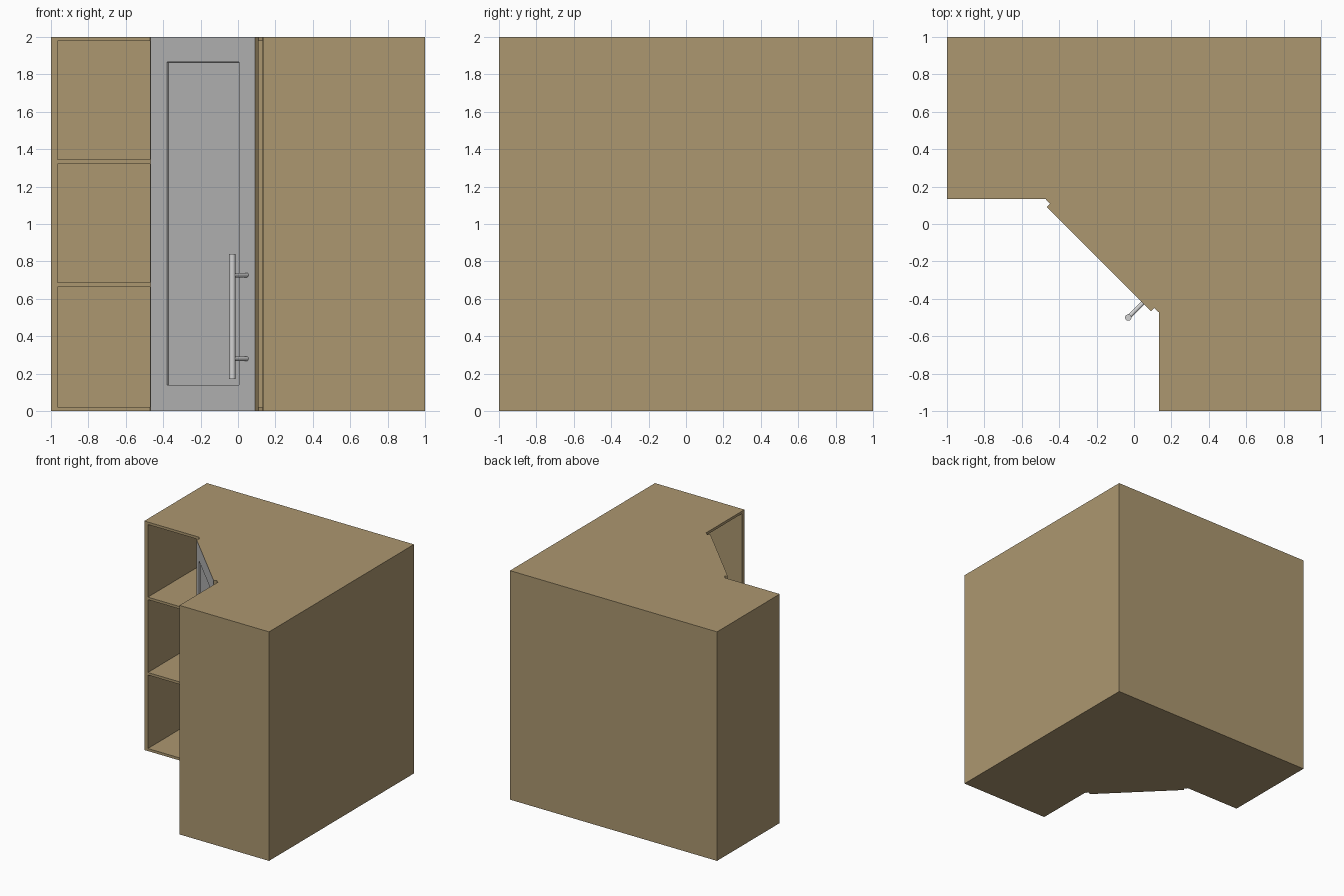
import bpy, bmesh, math
from mathutils import Matrix, Vector

if "Cube" in bpy.data.objects:
    bpy.data.objects.remove(bpy.data.objects["Cube"])

T, SH, D = 0.035, 0.022, 0.135   # panel, shelf thickness, open front plane
E, BK = -0.47, 0.97              # divider position, inner face of back panels


def material(name, rgb):
    m = bpy.data.materials.new(name)
    m.diffuse_color = (*rgb, 1)
    m.use_nodes = True
    m.node_tree.nodes["Principled BSDF"].inputs["Base Color"].default_value = m.diffuse_color
    return m


wood = material("oak_wood", (0.413, 0.309, 0.162))
grey = material("grey_door_face", (0.52, 0.52, 0.52))
metal = material("pale_metal", (0.65, 0.65, 0.65))


def add(name, bm, *mats):
    bmesh.ops.recalc_face_normals(bm, faces=bm.faces)
    me = bpy.data.meshes.new(name)
    bm.to_mesh(me)
    bm.free()
    ob = bpy.data.objects.new(name, me)
    bpy.context.collection.objects.link(ob)
    for m in mats:
        me.materials.append(m)
    return ob


def prism(name, pts, z0, z1, mat):
    bm = bmesh.new()
    f = bm.faces.new([bm.verts.new((x, y, z0)) for x, y in pts])
    r = bmesh.ops.extrude_face_region(bm, geom=[f])
    bmesh.ops.translate(bm, vec=(0, 0, z1 - z0),
                        verts=[v for v in r["geom"] if isinstance(v, bmesh.types.BMVert)])
    return add(name, bm, mat)


def twin_box(name, x0, x1, y0, y1, z0, z1):
    """A panel and its mirror image across the diagonal x = y."""
    for side, (a, b, c, d) in (("left", (x0, x1, y0, y1)), ("right", (y0, y1, x0, x1))):
        prism(f"{side}_{name}", [(a, c), (b, c), (b, d), (a, d)], z0, z1, wood)


# open shelf wings
twin_box("wing_end_panel", -1, -1 + T, D, 1, 0, 2)
twin_box("wing_back_panel", -1 + T, E, BK, 1, 0, 2)
for i, z in enumerate((0, 0.664, 1.322, 2 - SH)):
    twin_box(f"wing_shelf_{i}", -1 + T, E, D, BK, z, z + SH)

# corner cabinet carcass
plan = [(E, 1), (1, 1), (1, E), (0.13, E), (E, 0.13)]
prism("corner_bottom", plan, 0, SH, wood)
prism("corner_top", plan, 2 - SH, 2, wood)
twin_box("corner_divider", E, E + T, 0.13, BK, SH, 2 - SH)
twin_box("corner_back_panel", E, BK, BK, 1, SH, 2 - SH)
prism("corner_back_post", [(BK, BK), (1, BK), (1, 1), (BK, 1)], SH, 2 - SH, wood)

# diagonal door, local x runs along the door and -y points outward
place = Matrix.Translation((-0.1875, -0.1875, 0)) @ Matrix.Rotation(-math.pi / 4, 4, 'Z')
bm = bmesh.new()
bmesh.ops.create_cube(bm, size=1, matrix=Matrix.Translation((0, 0.0125, 1))
                      @ Matrix.Diagonal((0.79, 0.025, 2, 1)))
bm.normal_update()
front = min(bm.faces, key=lambda f: f.normal.y)
rim = bmesh.ops.inset_region(bm, faces=[front], thickness=0.12)["faces"]
for v in front.verts:
    v.co.x = math.copysign(0.273, v.co.x)
    v.co.z = 0.14 if v.co.z < 1 else 1.865
recess = bmesh.ops.inset_region(bm, faces=[front], thickness=0.0005)["faces"]
for v in front.verts:
    v.co.y += 0.012
for f in list(rim) + list(recess) + [front]:
    f.material_index = 1
add("door", bm, wood, grey).matrix_world = place


# bar handle
def rod(name, p, q, r):
    p, q = Vector(p), Vector(q)
    bm = bmesh.new()
    bmesh.ops.create_cone(bm, cap_ends=True, segments=24, radius1=r, radius2=r,
                          depth=(q - p).length,
                          matrix=Matrix.Translation((p + q) / 2)
                          @ (q - p).to_track_quat('Z', 'Y').to_matrix().to_4x4())
    ob = add(name, bm, metal)
    ob.matrix_world = place
    bpy.ops.object.select_all(action='DESELECT')
    ob.select_set(True)
    bpy.context.view_layer.objects.active = ob
    bpy.ops.object.shade_smooth_by_angle()


rod("handle_bar", (0.332, -0.11, 0.17), (0.332, -0.11, 0.84), 0.017)
for n, z in (("lower", 0.28), ("upper", 0.727)):
    rod(f"handle_{n}_post", (0.332, 0.012, z), (0.332, -0.11, z), 0.012)
